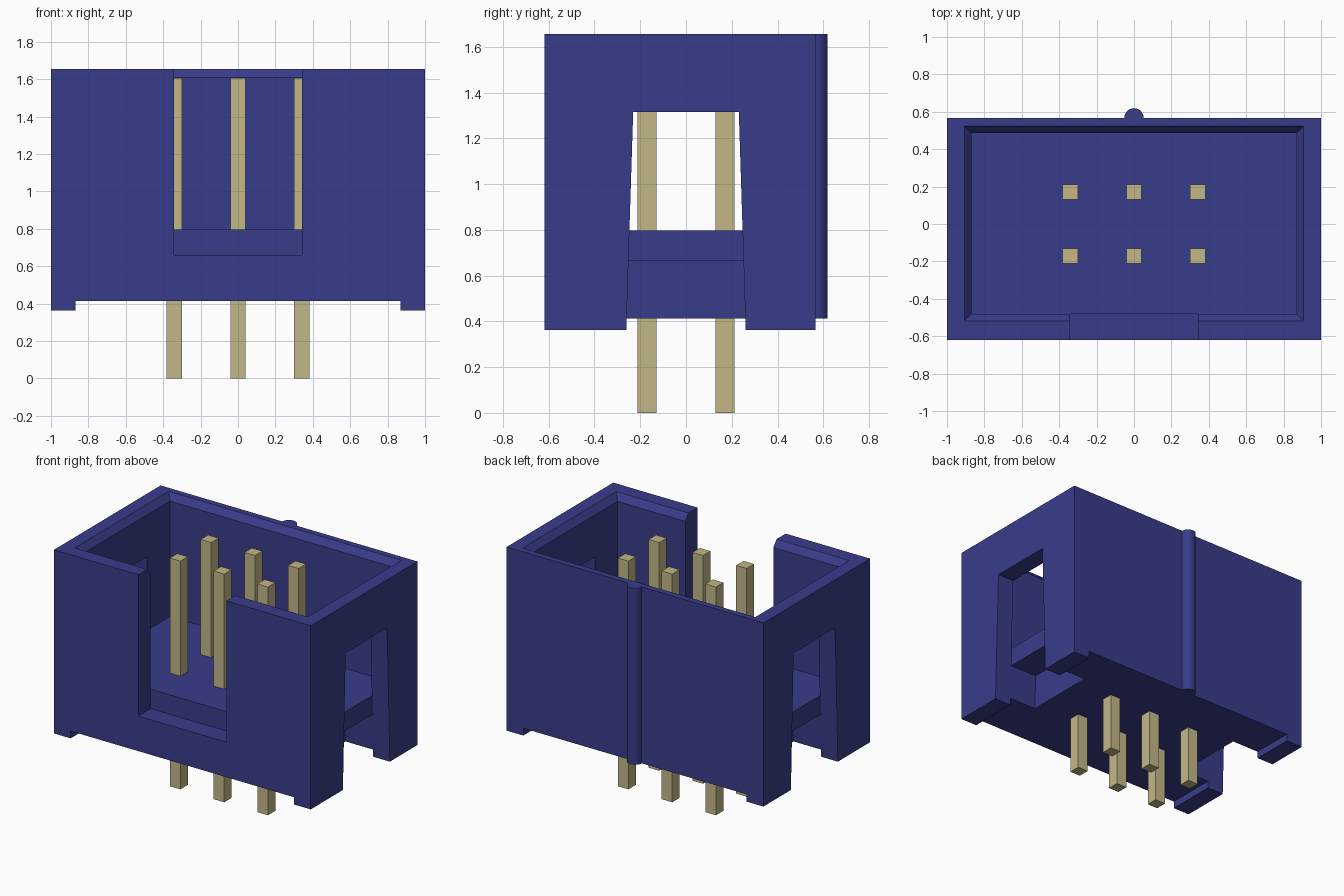
import bpy, math

old = bpy.data.objects.get("Cube")
if old:
    bpy.data.objects.remove(old, do_unlink=True)

# Main dimensions
FRONT, BACK = -0.619, 0.567
FOOT, BASE, FLOOR, TOP = 0.362, 0.413, 0.797, 1.655
IN_X, IN_FRONT, IN_BACK = 0.87, -0.482, 0.487
CHAMFER_W, CHAMFER_H = 0.037, 0.045


def material(name, rgb):
    m = bpy.data.materials.new(name)
    m.use_nodes = True
    m.diffuse_color = (*rgb, 1)
    bsdf = m.node_tree.nodes["Principled BSDF"]
    bsdf.inputs["Base Color"].default_value = (*rgb, 1)
    bsdf.inputs["Roughness"].default_value = 0.6
    return m


BLUE = material("blue plastic", (0.040, 0.046, 0.255))
GOLD = material("pale gold", (0.545, 0.475, 0.245))


def loft(name, rings, mat):
    """Closed solid through rings of 3D points, capped at both ends."""
    n = len(rings[0])
    verts = [p for r in rings for p in r]
    faces = [list(range(n))[::-1], list(range(len(verts) - n, len(verts)))]
    for k in range(len(rings) - 1):
        for i in range(n):
            j = (i + 1) % n
            faces.append([k * n + i, k * n + j, (k + 1) * n + j, (k + 1) * n + i])
    me = bpy.data.meshes.new(name)
    me.from_pydata(verts, [], faces)
    me.materials.append(mat)
    ob = bpy.data.objects.new(name, me)
    bpy.context.collection.objects.link(ob)
    # Consistent outward normals
    bpy.ops.object.select_all(action="DESELECT")
    bpy.context.view_layer.objects.active = ob
    ob.select_set(True)
    bpy.ops.object.mode_set(mode="EDIT")
    bpy.ops.mesh.select_all(action="SELECT")
    bpy.ops.mesh.normals_make_consistent(inside=False)
    bpy.ops.object.mode_set(mode="OBJECT")
    return ob


def rect(x, y0, y1, z):
    return [(-x, y0, z), (x, y0, z), (x, y1, z), (-x, y1, z)]


def cut(target, cutter):
    cutter.hide_render = True
    mod = target.modifiers.new("cut", "BOOLEAN")
    mod.operation, mod.solver, mod.object = "DIFFERENCE", "EXACT", cutter
    bpy.context.view_layer.objects.active = target
    bpy.ops.object.modifier_apply(modifier=mod.name)
    bpy.data.objects.remove(cutter, do_unlink=True)


# Housing block
housing = loft("housing", [rect(1, FRONT, BACK, FOOT), rect(1, FRONT, BACK, TOP)], BLUE)

# Cavity with a chamfered rim, continued straight above the top
w = CHAMFER_W
rim = lambda z: rect(IN_X + w, IN_FRONT - w, IN_BACK + w, z)
cut(housing, loft("cavity_cutter", [
    rect(IN_X, IN_FRONT, IN_BACK, FLOOR),
    rect(IN_X, IN_FRONT, IN_BACK, TOP - CHAMFER_H),
    rim(TOP), rim(TOP + 0.2)], BLUE))

# Raised underside between the end feet
cut(housing, loft("underside_cutter", [rect(IN_X, -1, 1, 0.2), rect(IN_X, -1, 1, BASE)], BLUE))

# Keying slot in the front wall
slot = [(-0.8, 0.66), (IN_FRONT, 0.66), (IN_FRONT, FLOOR), (-0.3, FLOOR), (-0.3, 2), (-0.8, 2)]
cut(housing, loft("slot_cutter", [[(x, y, z) for y, z in slot] for x in (-0.343, 0.343)], BLUE))

# Tapered side windows with a deeper notch under the floor
window = [(1.1, 0.2), (1.1, 1.315), (0.8, 1.315), (0.8, FLOOR),
          (IN_X, FLOOR), (IN_X, 0.663), (0.655, 0.663), (0.655, 0.2)]
half_width = lambda z: 0.261 - 0.0316 * (z - FOOT)
for side in (-1, 1):
    cut(housing, loft("window_cutter", [
        [(side * x, s * half_width(z), z) for x, z in window] for s in (-1, 1)], BLUE))

# Half-round rib on the back wall
arc = [(0.052 * math.cos(math.pi * i / 16), BACK + 0.052 * math.sin(math.pi * i / 16))
       for i in range(17)]
rib = loft("back_rib", [[(x, y, z) for x, y in arc] for z in (BASE, TOP)], BLUE)
bpy.ops.object.shade_smooth_by_angle(angle=math.radians(30))

# Two rows of three square pins
for row, y in (("front", -0.171), ("back", 0.171)):
    for col, x in (("right", -0.341), ("middle", 0), ("left", 0.341)):
        h = 0.041
        loft(f"{row}_{col}_pin", [
            [(x + a * h, y + b * h, z) for a, b in ((-1, -1), (1, -1), (1, 1), (-1, 1))]
            for z in (0, 1.607)], GOLD)
